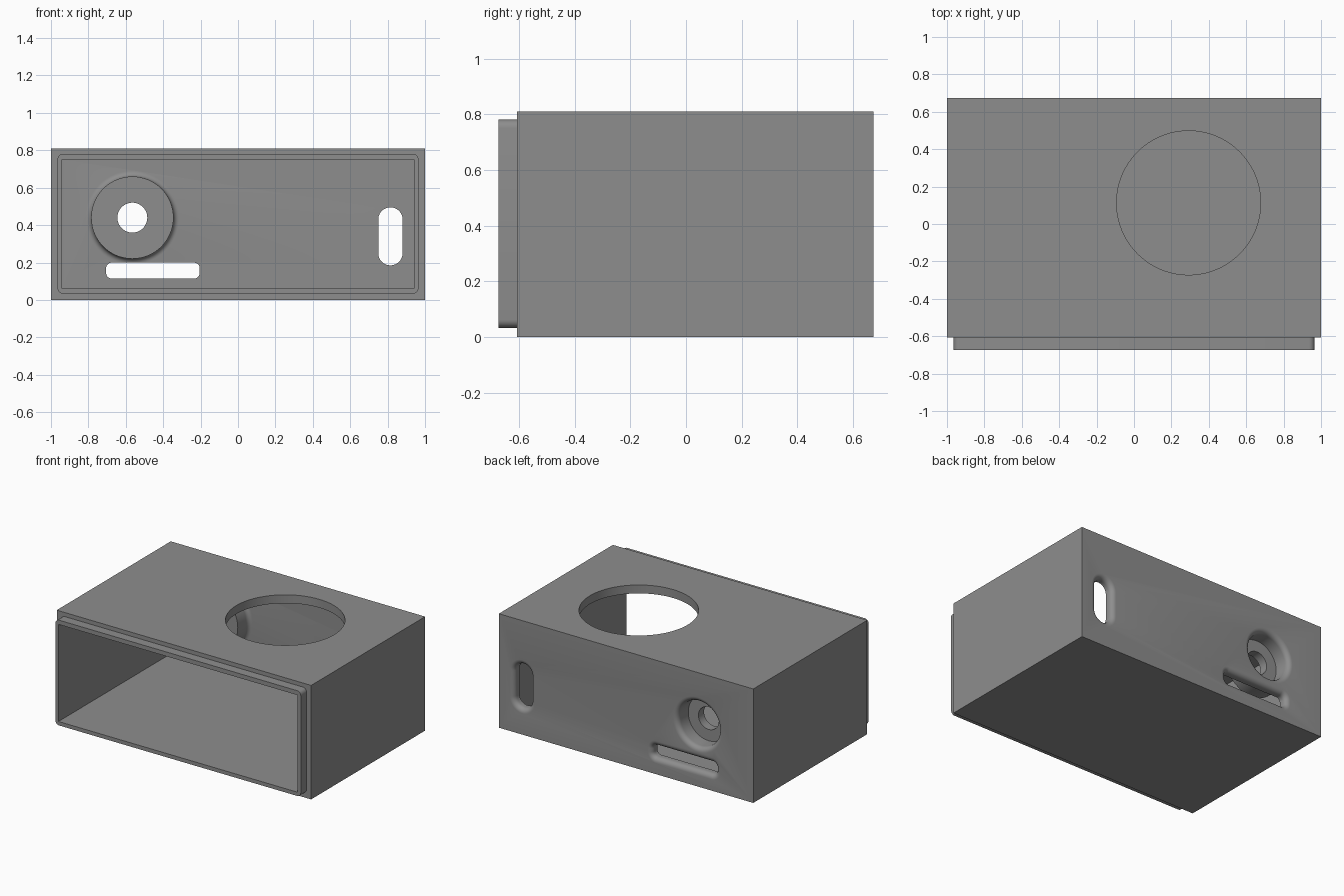
import bpy, bmesh, math

if "Cube" in bpy.data.objects:
    bpy.data.objects.remove(bpy.data.objects["Cube"])

grey = bpy.data.materials.new("mid grey")
grey.diffuse_color = (0.27, 0.27, 0.27, 1)
grey.use_nodes = True
grey.node_tree.nodes["Principled BSDF"].inputs["Base Color"].default_value = grey.diffuse_color

FRONT, STEP, BACK = -0.673, -0.607, 0.673
HEIGHT, WALL = 0.81, 0.06
BACK_IN = BACK - WALL


def outline(cx, cz, w, h, r, seg):
    """Rounded rectangle in the x-z plane."""
    pts = []
    for k, (sx, sz) in enumerate([(1, 1), (-1, 1), (-1, -1), (1, -1)]):
        for i in range(seg + 1):
            a = math.pi / 2 * (k + i / seg)
            pts.append((cx + sx * (w / 2 - r) + r * math.cos(a),
                        cz + sz * (h / 2 - r) + r * math.sin(a)))
    return pts


def loft(name, cx, cz, w, h, r, levels, seg=16):
    """Stack of outlines along y; each level is (y, outward offset)."""
    bm = bmesh.new()
    rings = []
    for y, o in levels:
        pts = outline(cx, cz, w + 2 * o, h + 2 * o, r + o, seg)
        rings.append([bm.verts.new((x, y, z)) for x, z in pts])
    n = len(rings[0])
    for a, b in zip(rings, rings[1:]):
        for i in range(n):
            j = (i + 1) % n
            bm.faces.new((a[i], a[j], b[j], b[i]))
    bm.faces.new(rings[0])
    bm.faces.new(rings[-1])
    bmesh.ops.remove_doubles(bm, verts=bm.verts, dist=1e-5)
    bmesh.ops.recalc_face_normals(bm, faces=bm.faces)
    me = bpy.data.meshes.new(name)
    bm.to_mesh(me)
    bm.free()
    me.materials.append(grey)
    ob = bpy.data.objects.new(name, me)
    bpy.context.collection.objects.link(ob)
    return ob


def box(name, x, y0, y1, z0, z1):
    bpy.ops.mesh.primitive_cube_add(size=1, location=(0, (y0 + y1) / 2, (z0 + z1) / 2))
    ob = bpy.context.object
    ob.name = name
    ob.scale = (2 * x, y1 - y0, z1 - z0)
    bpy.ops.object.transform_apply(location=True, rotation=False, scale=True)
    ob.data.materials.append(grey)
    return ob


def flare(y, f, steps=6):
    """Quarter-round that widens towards a wall at y."""
    arc = [math.pi / 2 * (1 - i / steps) for i in range(steps + 1)]
    return [(y - f + f * math.cos(t), f - f * math.sin(t)) for t in arc]


def combine(target, tool, operation):
    mod = target.modifiers.new(tool.name, 'BOOLEAN')
    mod.object, mod.operation, mod.solver = tool, operation, 'EXACT'
    bpy.context.view_layer.objects.active = target
    bpy.ops.object.modifier_apply(modifier=mod.name)
    bpy.data.objects.remove(tool, do_unlink=True)


# Main case with the stepped front lip
case = box("enclosure", 1, STEP, BACK, 0, HEIGHT)
lip = loft("lip", 0, 0.407, 1.93, 0.748, 0.03, [(FRONT, 0), (STEP + 0.03, 0)], 6)
combine(case, lip, 'UNION')

# Open cavity
combine(case, box("cavity", 0.94, -0.8, BACK_IN, WALL, HEIGHT - WALL), 'DIFFERENCE')

# Round cup standing on the inside of the back wall
CX, CZ = -0.565, 0.44
cup = loft("cup", CX, CZ, 0.44, 0.44, 0.22,
           [(0.49, 0)] + flare(BACK_IN, 0.03) + [(BACK_IN + 0.03, 0.03)])
combine(case, cup, 'UNION')

# Flared openings through the back wall: cup recess and two slots
FIL = 0.035
for name, cx, cz, w, h, r, depth in [
        ("recess", CX, CZ, 0.32, 0.32, 0.16, 0.12),
        ("wide_slot", -0.455, 0.157, 0.50, 0.085, 0.03, 0.1),
        ("tall_slot", 0.815, 0.34, 0.13, 0.31, 0.065, 0.1)]:
    levels = [(BACK - depth, 0)] + flare(BACK, FIL) + [(BACK + 0.05, FIL)]
    combine(case, loft(name, cx, cz, w, h, r, levels), 'DIFFERENCE')

# Small hole through the cup floor
combine(case, loft("cup_hole", CX, CZ, 0.16, 0.16, 0.08, [(0.4, 0), (0.6, 0)]), 'DIFFERENCE')

# Large round opening in the top
bpy.ops.mesh.primitive_cylinder_add(vertices=96, radius=0.385, depth=0.3,
                                    location=(0.292, 0.113, HEIGHT))
combine(case, bpy.context.object, 'DIFFERENCE')

# One material, smooth curves with crisp edges
case.data.materials.clear()
case.data.materials.append(grey)
bpy.ops.object.select_all(action='DESELECT')
case.select_set(True)
bpy.context.view_layer.objects.active = case
bpy.ops.object.shade_smooth_by_angle(angle=math.radians(30))
